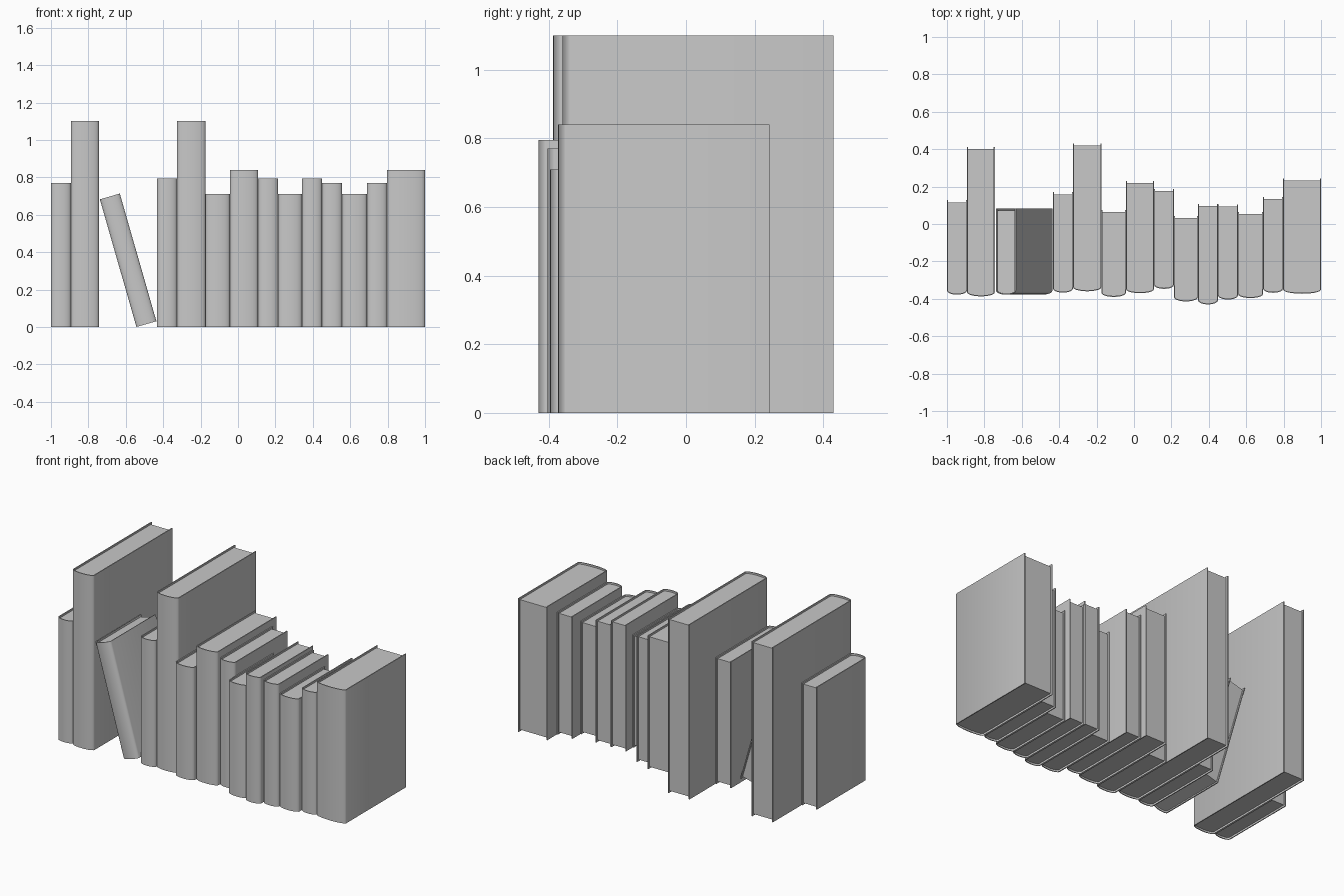
import bpy, bmesh, math

cube = bpy.data.objects.get("Cube")
if cube:
    bpy.data.objects.remove(cube, do_unlink=True)

grey = bpy.data.materials.new("plain grey")
grey.use_nodes = True
COLOUR = (0.58, 0.58, 0.58, 1)
grey.diffuse_color = COLOUR
grey.node_tree.nodes["Principled BSDF"].inputs["Base Color"].default_value = COLOUR

BOARD = 0.006    # cover thickness
BULGE = 0.022    # depth of the rounded spine
RECESS = 0.011   # pages sit inside the cover by this much
STEPS = 10


def outline(width, front, back, inset):
    """U shape: back tip, round the spine, to the other back tip."""
    half = width / 2
    pts = [(inset, back)]
    for i in range(STEPS + 1):
        a = math.pi * i / STEPS
        pts.append((half - (half - inset) * math.cos(a),
                    front + BULGE - (BULGE - inset) * math.sin(a)))
    return pts + [(width - inset, back)]


def finish(bm, name, smooth):
    bmesh.ops.recalc_face_normals(bm, faces=bm.faces)
    mesh = bpy.data.meshes.new(name)
    bm.to_mesh(mesh)
    bm.free()
    mesh.materials.append(grey)
    obj = bpy.data.objects.new(name, mesh)
    bpy.context.collection.objects.link(obj)
    if smooth:
        bpy.ops.object.select_all(action='DESELECT')
        obj.select_set(True)
        bpy.context.view_layer.objects.active = obj
        bpy.ops.object.shade_smooth_by_angle(angle=math.radians(45))
    return obj


def extrude(bm, faces, height):
    res = bmesh.ops.extrude_face_region(bm, geom=faces)
    verts = [g for g in res["geom"] if isinstance(g, bmesh.types.BMVert)]
    bmesh.ops.translate(bm, verts=verts, vec=(0, 0, height))


def book(n, left, right, height, front, back, tilt=0):
    width = right - left
    # Cover: two boards joined by a rounded spine
    bm = bmesh.new()
    outer = [bm.verts.new((x, y, 0)) for x, y in outline(width, front, back, 0)]
    inner = [bm.verts.new((x, y, 0)) for x, y in outline(width, front, back, BOARD)]
    strip = [bm.faces.new((outer[i], outer[i + 1], inner[i + 1], inner[i]))
             for i in range(len(outer) - 1)]
    extrude(bm, strip, height)
    cover = finish(bm, f"book_{n}_cover", True)

    # Page block
    bm = bmesh.new()
    pts = outline(width, front, back - RECESS, BOARD)
    face = bm.faces.new([bm.verts.new((x, y, RECESS)) for x, y in pts])
    extrude(bm, [face], height - 2 * RECESS)
    pages = finish(bm, f"book_{n}_pages", False)

    for obj in (cover, pages):
        obj.location.x = left
        obj.rotation_euler.y = math.radians(tilt)


# left, right, height, spine front, cover back
BOOKS = [
    (-1, -0.893, 0.77, -0.378, 0.127),
    (-0.893, -0.744, 1.10, -0.387, 0.412),
    (-0.433, -0.326, 0.795, -0.367, 0.17),
    (-0.326, -0.174, 1.10, -0.36, 0.43),
    (-0.174, -0.043, 0.71, -0.39, 0.075),
    (-0.043, 0.107, 0.84, -0.37, 0.23),
    (0.107, 0.214, 0.795, -0.347, 0.187),
    (0.214, 0.342, 0.71, -0.414, 0.043),
    (0.342, 0.449, 0.795, -0.43, 0.107),
    (0.449, 0.556, 0.77, -0.404, 0.105),
    (0.556, 0.69, 0.71, -0.396, 0.064),
    (0.69, 0.797, 0.77, -0.368, 0.144),
    (0.797, 1, 0.84, -0.373, 0.243),
]
for n, spec in enumerate(BOOKS, 1):
    book(n, *spec)

# Leaning book resting in the gap
book("leaning", -0.543, -0.432, 0.71, -0.378, 0.083, tilt=-16)
